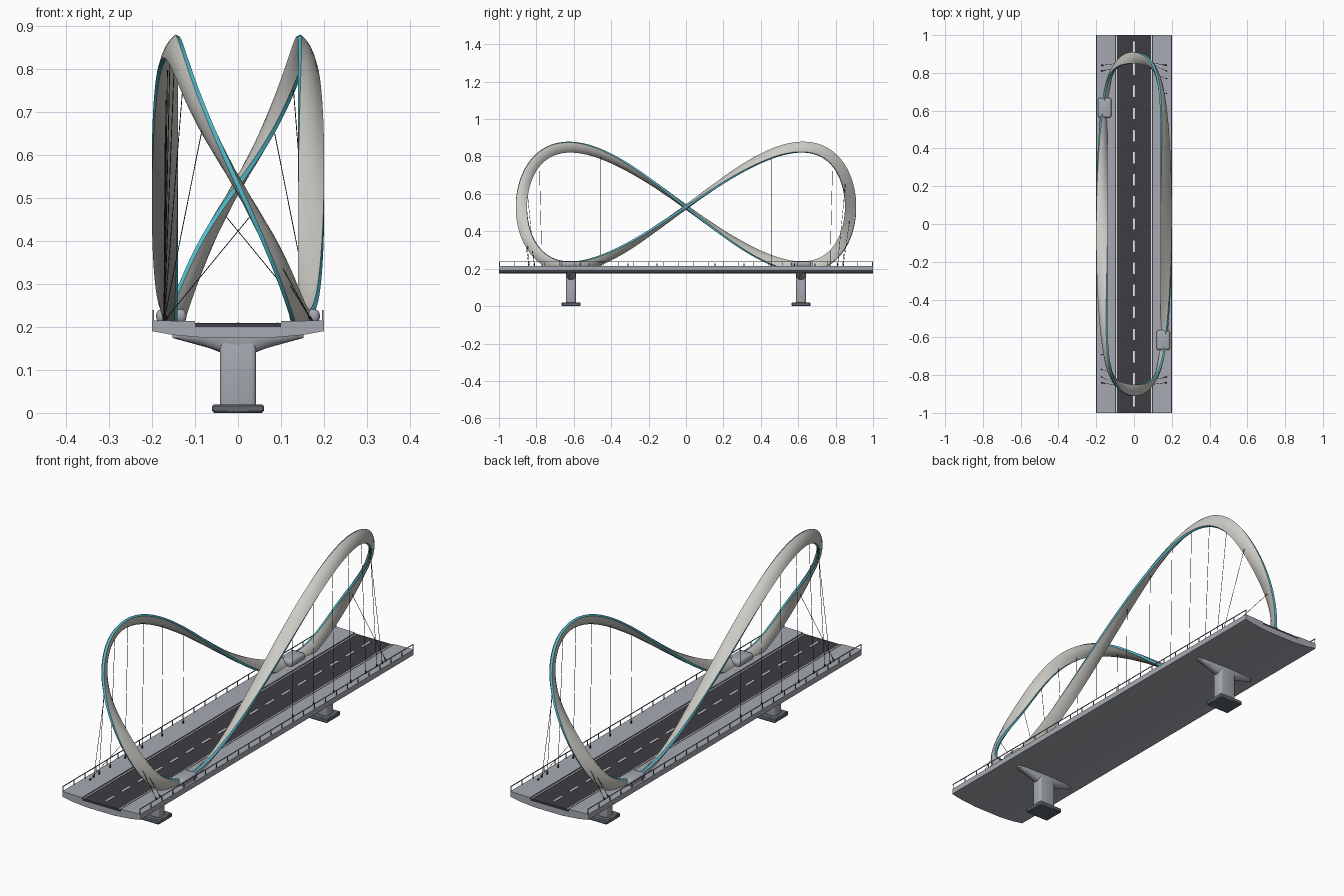
import bpy, bmesh, math
from mathutils import Vector

if "Cube" in bpy.data.objects:
    bpy.data.objects.remove(bpy.data.objects["Cube"])


def material(name, rgb):
    m = bpy.data.materials.new(name)
    m.diffuse_color = (*rgb, 1)
    m.use_nodes = True
    m.node_tree.nodes["Principled BSDF"].inputs["Base Color"].default_value = m.diffuse_color
    return m


SHELL = material("warm_white", (0.60, 0.59, 0.55))
CYAN = material("cyan", (0.08, 0.50, 0.60))
CONCRETE = material("pale_concrete", (0.38, 0.40, 0.44))
ASPHALT = material("asphalt", (0.045, 0.045, 0.055))
PAINT = material("road_paint", (0.80, 0.80, 0.78))
STEEL = material("dark_cable", (0.025, 0.027, 0.032))
RAIL = material("rail_grey", (0.25, 0.27, 0.30))
FOOTING = material("footing_grey", (0.12, 0.14, 0.16))


def finish(name, bm, mats, smooth=None):
    bmesh.ops.recalc_face_normals(bm, faces=bm.faces)
    me = bpy.data.meshes.new(name)
    bm.to_mesh(me)
    bm.free()
    for m in mats:
        me.materials.append(m)
    ob = bpy.data.objects.new(name, me)
    bpy.context.collection.objects.link(ob)
    if smooth:
        bpy.ops.object.select_all(action='DESELECT')
        ob.select_set(True)
        bpy.context.view_layer.objects.active = ob
        bpy.ops.object.shade_smooth_by_angle(angle=math.radians(smooth))
    return ob


def add_box(bm, c, s):
    vs = bmesh.ops.create_cube(bm, size=1)["verts"]
    for v in vs:
        v.co = Vector(c) + Vector((v.co.x * s[0], v.co.y * s[1], v.co.z * s[2]))


def bevelled_box(name, c, s, mat, r, seg=3):
    bm = bmesh.new()
    add_box(bm, c, s)
    bmesh.ops.bevel(bm, geom=bm.edges[:], offset=r, segments=seg, profile=0.5, affect='EDGES')
    return finish(name, bm, [mat], 40)


def loft(bm, rings, closed=False):
    """Skin equal-length rings of points; returns faces with their index round the ring."""
    vr = [[bm.verts.new(p) for p in r] for r in rings]
    n, out = len(vr[0]), []
    for i in range(len(vr) if closed else len(vr) - 1):
        a, b = vr[i], vr[(i + 1) % len(vr)]
        for j in range(n):
            k = (j + 1) % n
            out.append((bm.faces.new((a[j], a[k], b[k], b[j])), j))
    if not closed:
        bm.faces.new(vr[0])
        bm.faces.new(vr[-1])
    return out


def add_rod(bm, a, b, r, n=6):
    a, b = Vector(a), Vector(b)
    d = (b - a).normalized()
    u = d.orthogonal().normalized()
    w = d.cross(u)
    loft(bm, [[p + (u * math.cos(2 * math.pi * i / n) + w * math.sin(2 * math.pi * i / n)) * r
               for i in range(n)] for p in (a, b)])


# Twisted figure-eight arch
def arch_point(t):
    s = math.sin(t)
    return Vector((0.17 * s * math.sqrt(1.27 / (s * s + 0.27)),
                   0.88 * math.cos(t), 0.53 + 0.32 * math.sin(2 * t)))


def arch_frame(t, e=0.01):
    """Point, wide direction and thin direction; the band leans inwards as it climbs."""
    tan = (arch_point(t + e) - arch_point(t - e)).normalized()
    lean = Vector((-0.95 * math.sin(t), 0.88 * math.cos(t), 1.28 * math.sin(2 * t)))
    wide = (lean - tan * lean.dot(tan)).normalized()
    return arch_point(t), wide, tan.cross(wide)


SECTION = [(0.030, -0.005), (0.030, 0.005), (0.016, 0.010), (0, 0.012), (-0.016, 0.010),
           (-0.030, 0.005), (-0.030, -0.005), (-0.016, -0.010), (0, -0.012), (0.016, -0.010)]
bm = bmesh.new()
rings = []
for i in range(240):
    p, u, w = arch_frame(2 * math.pi * i / 240)
    rings.append([p + u * a + w * b for a, b in SECTION])
for f, j in loft(bm, rings, True):
    f.material_index = 1 if j in (0, 5) else 0
finish("twisted_arch", bm, [SHELL, CYAN], 35)

# Deck slab: one cross-section run along y
half = [(0.10, 0.200), (0.10, 0.213), (0.20, 0.215), (0.20, 0.190), (0.15, 0.181), (0.07, 0.174)]
profile = half + [(-x, z) for x, z in reversed(half)]
bm = bmesh.new()
loft(bm, [[(x, y, z) for x, z in profile] for y in (-1, 1)])
finish("deck", bm, [CONCRETE])

bm = bmesh.new()
add_box(bm, (0, 0, 0.204), (0.20, 2, 0.010))
finish("road", bm, [ASPHALT])

# Road markings
bm = bmesh.new()
for i in range(17):
    add_box(bm, (0, -0.936 + 0.117 * i, 0.2095), (0.008, 0.06, 0.002))
for s in (-1, 1):
    add_box(bm, (s * 0.092, 0, 0.2095), (0.005, 2, 0.002))
finish("road_markings", bm, [PAINT])

# Railings
bm = bmesh.new()
for s in (-1, 1):
    add_box(bm, (s * 0.197, 0, 0.238), (0.003, 2, 0.003))
    for i in range(26):
        add_box(bm, (s * 0.197, -0.997 + 1.994 * i / 25, 0.226), (0.003, 0.003, 0.024))
finish("railings", bm, [RAIL])

# Hanger cables: (angle on the arch, anchor y, anchor side), repeated by half-turn symmetry
hangers = [(math.acos(y / 0.88), y, 1) for y in (0.155, 0.31, 0.455, 0.58, 0.69)]
hangers += [(0.47, 0.77, 1), (0.24, 0.81, 1), (-0.10, 0.84, 1), (-0.26, 0.84, -1), (-0.36, 0.81, -1)]
cables, anchors = bmesh.new(), bmesh.new()
for turn in (1, -1):
    for t, y, side in hangers:
        top = arch_point(t)
        top.x, top.y = top.x * turn, top.y * turn
        foot = Vector((turn * side * 0.172, turn * y, 0.213))
        add_rod(cables, top, foot, 0.001)
        add_rod(anchors, foot, foot + (top - foot).normalized() * 0.014, 0.003, 8)
finish("hanger_cables", cables, [STEEL])
finish("cable_anchors", anchors, [STEEL])

# Arch seats and piers, one of each per end
for s, end in ((-1, "front"), (1, "back")):
    y = s * 0.615
    bevelled_box(end + "_arch_seat", (-s * 0.155, y, 0.225), (0.07, 0.106, 0.032), CONCRETE, 0.012)
    bevelled_box(end + "_pier_shaft", (0, y, 0.09), (0.084, 0.052, 0.16), CONCRETE, 0.010)
    bevelled_box(end + "_pier_footing", (0, y, 0.010), (0.12, 0.10, 0.020), FOOTING, 0.004, 1)
    # hammerhead cap: lens-shaped outline widening upwards
    bm = bmesh.new()
    rings = []
    for hx, hy, z in ((0.040, 0.024, 0.140), (0.065, 0.025, 0.150),
                      (0.115, 0.027, 0.164), (0.152, 0.028, 0.174), (0.152, 0.028, 0.184)):
        rings.append([(hx * math.cos(a), y + hy * math.sin(a), z)
                      for a in (2 * math.pi * i / 24 for i in range(24))])
    loft(bm, rings)
    finish(end + "_pier_cap", bm, [CONCRETE], 40)
